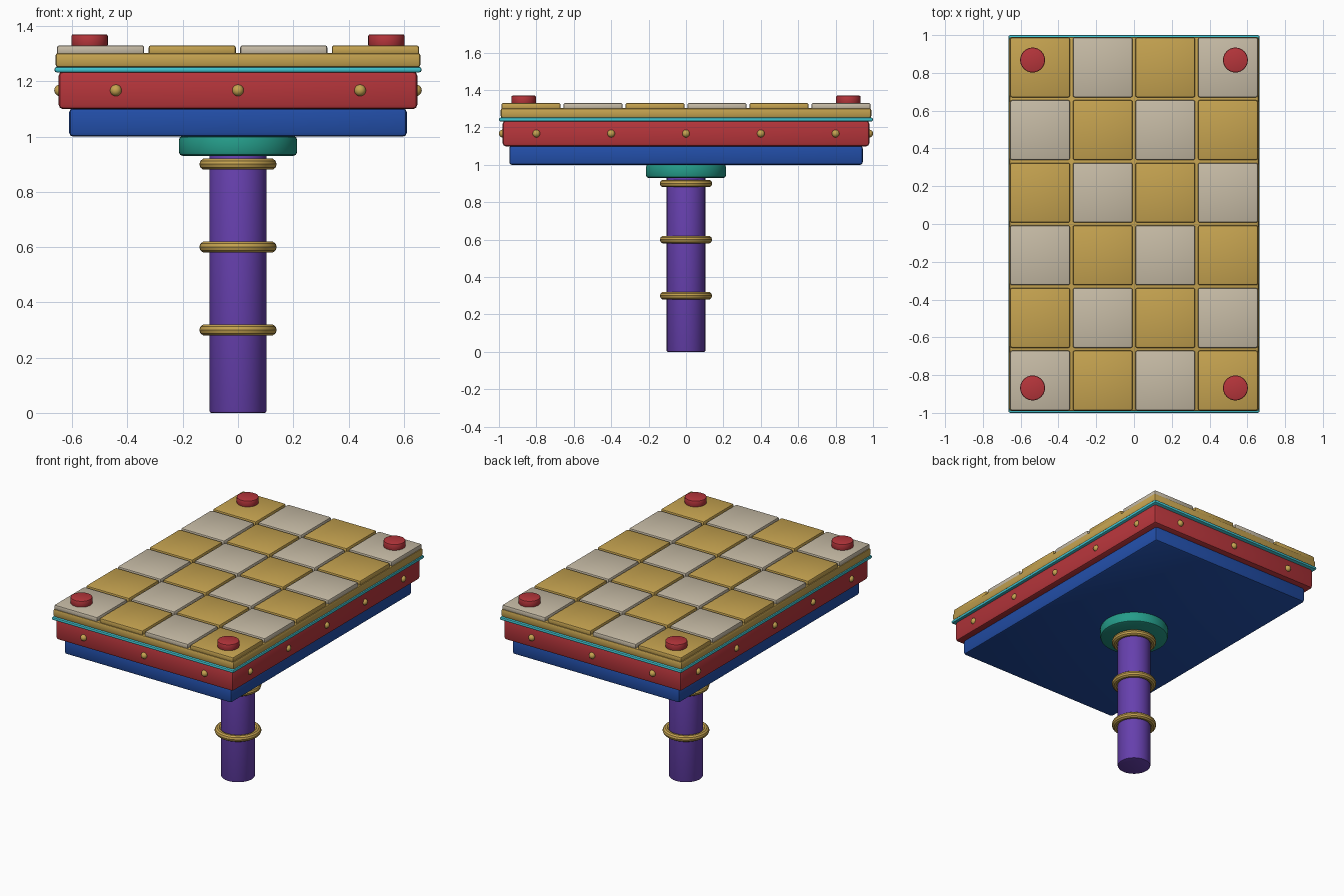
import bpy
import math

if "Cube" in bpy.data.objects:
    bpy.data.objects.remove(bpy.data.objects["Cube"])


def material(name, rgb):
    m = bpy.data.materials.new(name)
    m.diffuse_color = (*rgb, 1.0)
    m.use_nodes = True
    m.node_tree.nodes["Principled BSDF"].inputs["Base Color"].default_value = m.diffuse_color
    return m


GOLD = material("gold", (0.56, 0.365, 0.08))
BEIGE = material("beige", (0.57, 0.50, 0.38))
RED = material("red", (0.47, 0.036, 0.044))
BLUE = material("blue", (0.016, 0.076, 0.39))
PURPLE = material("purple", (0.133, 0.051, 0.42))
GREEN = material("sea green", (0.018, 0.33, 0.25))
CYAN = material("cyan", (0.053, 0.56, 0.64))


def finish(name, mat, bevel=0.0, segments=2):
    """Name and colour the active object, round its edges and smooth it."""
    ob = bpy.context.object
    ob.name = name
    ob.data.materials.append(mat)
    if bevel:
        mod = ob.modifiers.new("rounded edges", 'BEVEL')
        mod.width = bevel
        mod.segments = segments
        mod.limit_method = 'ANGLE'
        mod.angle_limit = math.radians(40)
        bpy.ops.object.modifier_apply(modifier=mod.name)
    bpy.ops.object.shade_smooth_by_angle(angle=math.radians(35))
    return ob


def slab(name, mat, hx, hy, z0, z1, bevel, x=0.0, y=0.0):
    bpy.ops.mesh.primitive_cube_add(size=1, location=(x, y, (z0 + z1) / 2))
    bpy.context.object.scale = (2 * hx, 2 * hy, z1 - z0)
    bpy.ops.object.transform_apply(location=False, rotation=False, scale=True)
    return finish(name, mat, bevel)


def disc(name, mat, r, z0, z1, bevel, x=0.0, y=0.0, sides=48):
    bpy.ops.mesh.primitive_cylinder_add(vertices=sides, radius=r, depth=z1 - z0,
                                        location=(x, y, (z0 + z1) / 2))
    return finish(name, mat, bevel)


def stud(x, y):
    bpy.ops.mesh.primitive_uv_sphere_add(segments=16, ring_count=10,
                                         radius=0.021, location=(x, y, 1.167))
    finish("side_stud", GOLD)


# Post with rings and collar
disc("post", PURPLE, 0.103, 0.0, 0.96, 0.006)
for z in (0.3, 0.6, 0.9):
    bpy.ops.mesh.primitive_torus_add(major_radius=0.119, minor_radius=0.021,
                                     major_segments=48, minor_segments=10,
                                     location=(0, 0, z))
    finish("post_ring", GOLD)
disc("collar", GREEN, 0.214, 0.93, 1.002, 0.014)

# Stacked layers of the platform
slab("lower_base", BLUE, 0.611, 0.945, 1.0, 1.102, 0.014)
slab("main_body", RED, 0.649, 0.98, 1.099, 1.236, 0.016)
slab("trim_strip", CYAN, 0.664, 1.0, 1.232, 1.252, 0.008)
slab("top_layer", GOLD, 0.661, 0.991, 1.25, 1.303, 0.012)

# Checkered tiles
PITCH = 0.3315
for i in range(4):
    for j in range(6):
        slab("tile", BEIGE if (i + j) % 2 == 0 else GOLD, 0.158, 0.158,
             1.295, 1.33, 0.009, (i - 1.5) * PITCH, (j - 2.5) * PITCH)

# Corner knobs
for sx in (-1, 1):
    for sy in (-1, 1):
        disc("corner_knob", RED, 0.066, 1.325, 1.37, 0.007,
             sx * 0.537, sy * 0.868, 32)

# Studs around the body
for s in (-1, 1):
    for x in (-0.442, 0.0, 0.442):
        stud(x, s * 0.979)
    for y in (-0.8, -0.4, 0.0, 0.4, 0.8):
        stud(s * 0.644, y)
